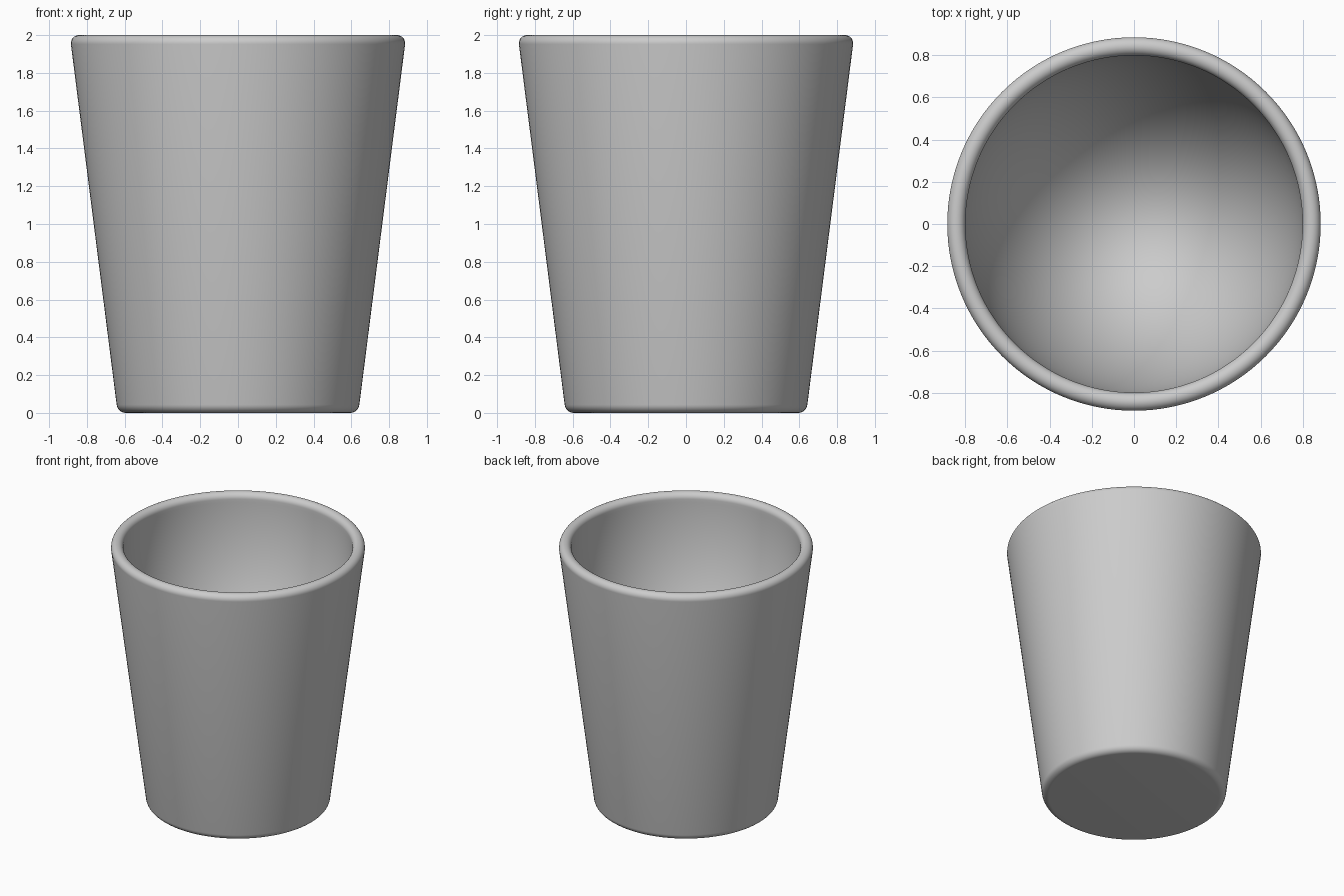
import bpy, bmesh, math

if "Cube" in bpy.data.objects:
    bpy.data.objects.remove(bpy.data.objects["Cube"])

SEGMENTS = 128


def arc(cx, cz, rx, rz, start, end, steps):
    """Points on an elliptical arc, angles in degrees."""
    pts = []
    for i in range(steps + 1):
        a = math.radians(start + (end - start) * i / steps)
        pts.append((cx + rx * math.cos(a), cz + rz * math.sin(a)))
    return pts


def lathe(name, profile):
    """Spin an (r, z) profile about the z axis; both ends lie on the axis."""
    bm = bmesh.new()
    verts = [bm.verts.new((r, 0, z)) for r, z in profile]
    edges = [bm.edges.new(pair) for pair in zip(verts, verts[1:])]
    bmesh.ops.spin(bm, geom=verts + edges, cent=(0, 0, 0), axis=(0, 0, 1),
                   angle=math.tau, steps=SEGMENTS, use_duplicate=False)
    bmesh.ops.remove_doubles(bm, verts=bm.verts, dist=1e-5)
    bmesh.ops.recalc_face_normals(bm, faces=bm.faces)
    mesh = bpy.data.meshes.new(name)
    bm.to_mesh(mesh)
    bm.free()
    obj = bpy.data.objects.new(name, mesh)
    bpy.context.collection.objects.link(obj)
    bpy.context.view_layer.objects.active = obj
    obj.select_set(True)
    bpy.ops.object.shade_smooth_by_angle(angle=math.radians(40))
    return obj


# Tapered cup: flat base, rounded foot, rounded rim, bowl-shaped hollow
profile = [(0, 0)]
profile += arc(0.593, 0.05, 0.05, 0.05, -90, -7, 8)
profile += arc(0.842, 1.957, 0.043, 0.043, -7, 180, 18)
profile += arc(0, 1.957, 0.799, 1.3, -1, -89, 40)
profile += [(0, 0.657)]
lathe("cup", profile)
